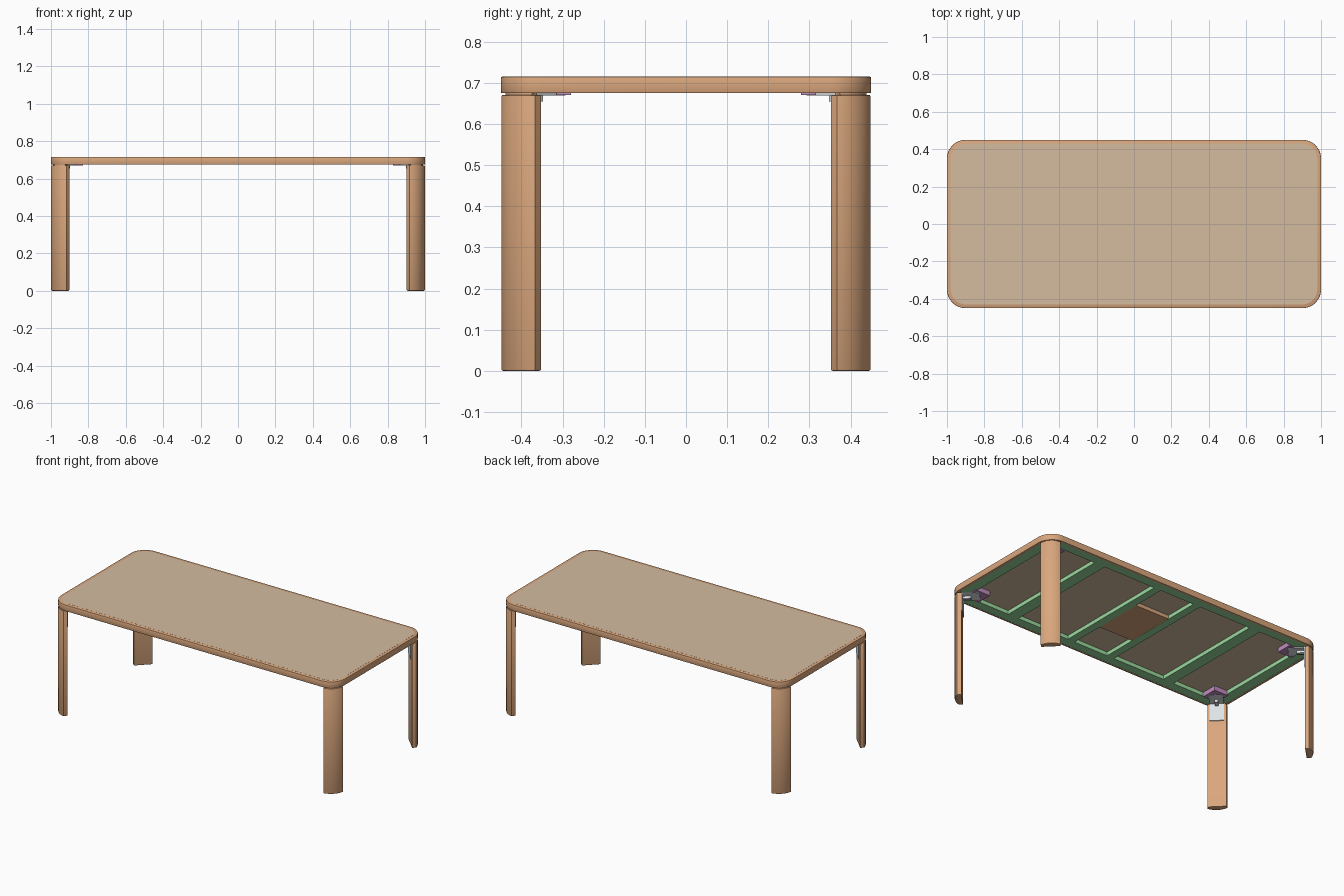
import bpy, bmesh
from math import sin, cos, radians
from mathutils import Vector

if "Cube" in bpy.data.objects:
    bpy.data.objects.remove(bpy.data.objects["Cube"])


def material(name, rgb):
    m = bpy.data.materials.new(name)
    m.use_nodes = True
    m.diffuse_color = (*rgb, 1)
    m.node_tree.nodes["Principled BSDF"].inputs["Base Color"].default_value = (*rgb, 1)
    return m


WOOD = material("warm wood", (0.70, 0.385, 0.205))
BEIGE = material("beige panel", (0.66, 0.50, 0.35))
GREEN = material("green frame", (0.32, 0.69, 0.34))
PURPLE = material("purple block", (0.52, 0.27, 0.52))
STEEL = material("pale steel", (0.74, 0.78, 0.81))


def prisms(name, outlines, z0, z1, mat, bevel=0.0):
    """One object made of upright prisms over the given outlines."""
    bm = bmesh.new()
    for outline in outlines:
        base = bm.faces.new([bm.verts.new((x, y, z0)) for x, y in outline])
        out = bmesh.ops.extrude_face_region(bm, geom=[base])
        moved = [g for g in out["geom"] if isinstance(g, bmesh.types.BMVert)]
        bmesh.ops.translate(bm, verts=moved, vec=(0, 0, z1 - z0))
    bmesh.ops.recalc_face_normals(bm, faces=bm.faces)
    if bevel:
        ends = [e for e in bm.edges if abs(e.verts[0].co.z - e.verts[1].co.z) < 1e-5]
        bmesh.ops.bevel(bm, geom=ends, offset=bevel, segments=2, profile=0.5,
                        affect="EDGES")
    mesh = bpy.data.meshes.new(name)
    bm.to_mesh(mesh)
    bm.free()
    mesh.materials.append(mat)
    ob = bpy.data.objects.new(name, mesh)
    bpy.context.collection.objects.link(ob)
    return ob


def activate(ob):
    bpy.ops.object.select_all(action="DESELECT")
    ob.select_set(True)
    bpy.context.view_layer.objects.active = ob


def smooth(ob):
    activate(ob)
    bpy.ops.object.shade_smooth_by_angle(angle=radians(30))


def cut(ob, cutter):
    mod = ob.modifiers.new("cut", "BOOLEAN")
    mod.operation = "DIFFERENCE"
    mod.solver = "EXACT"
    mod.object = cutter
    activate(ob)
    bpy.ops.object.modifier_apply(modifier="cut")
    bpy.data.objects.remove(cutter)


def arc(cx, cy, r, a0, a1, n=12):
    angles = [radians(a0 + (a1 - a0) * i / n) for i in range(n + 1)]
    return [(cx + r * cos(a), cy + r * sin(a)) for a in angles]


def rounded(hx, hy, r):
    pts = []
    for sx, sy, a in ((1, 1, 0), (-1, 1, 90), (-1, -1, 180), (1, -1, 270)):
        pts += arc(sx * (hx - r), sy * (hy - r), r, a, a + 90)
    return pts


def rect(x0, x1, y):
    return [(x0, -y), (x1, -y), (x1, y), (x0, y)]


def clipped(hx, hy, c):
    """Rectangle with cut corners."""
    return [(hx, c - hy), (hx, hy - c), (hx - c, hy), (c - hx, hy),
            (-hx, hy - c), (-hx, c - hy), (c - hx, -hy), (hx - c, -hy)]


TOP, UNDER, PANEL = 0.715, 0.675, 0.70

# Wooden rim, hollow below, with the beige panel set into it
rim = prisms("tabletop_rim", [rounded(1, 0.45, 0.1)], UNDER, TOP, WOOD, 0.003)
cut(rim, prisms("pocket", [clipped(0.985, 0.437, 0.085)], 0.6, PANEL + 0.003, WOOD))
smooth(rim)
panel = prisms("tabletop_panel", [rounded(0.98, 0.43, 0.08)], PANEL, TOP + 0.0005, BEIGE)
smooth(panel)

# Green frame with five openings
frame = prisms("under_frame", [clipped(0.985, 0.437, 0.085)], 0.676, PANEL + 0.001, GREEN)
openings = [rect(-0.12, 0.12, 0.38)]
for s in (-1, 1):
    for a, b in ((0.17, 0.535), (0.61, 0.92)):
        openings.append(rect(*sorted((s * a, s * b)), 0.38))
cut(frame, prisms("openings", openings, 0.6, 0.8, GREEN))

# Wooden plate across the middle opening
prisms("centre_plate", [rect(-0.12, 0.12, 0.16)], 0.677, PANEL + 0.001, WOOD)

# Corner parts, drawn once for the +x +y corner
leg_shape = arc(0.9, 0.35, 0.1, 10, 80) + [(0.902, 0.430), (0.980, 0.352)]
middle = Vector((0.95, 0.40))
neck_shape = [tuple(middle + (Vector(p) - middle) * 0.8) for p in leg_shape]
block_shape = [(0.83, 0.28), (0.93, 0.28), (0.93, 0.315),
               (0.865, 0.315), (0.865, 0.38), (0.83, 0.38)]
plate_shape = [(0.97, 0.362), (0.90, 0.293), (0.843, 0.35), (0.912, 0.42)]
leg_plate_shape = [(0.970, 0.362), (0.966, 0.358), (0.908, 0.416), (0.912, 0.420)]
gusset_shape = [(0.947, 0.383), (0.912, 0.348), (0.898, 0.362), (0.933, 0.397)]

for sx, side in ((1, "left"), (-1, "right")):
    for sy, end in ((1, "back"), (-1, "front")):
        def part(name, shape, z0, z1, mat, bevel=0.0):
            pts = [(sx * x, sy * y) for x, y in shape]
            return prisms(f"{end}_{side}_{name}", [pts], z0, z1, mat, bevel)

        smooth(part("leg", leg_shape, 0, 0.671, WOOD, 0.004))
        part("leg_neck", neck_shape, 0.665, 0.678, WOOD)
        part("corner_block", block_shape, 0.671, PANEL + 0.001, PURPLE)
        part("bracket_plate", plate_shape, 0.669, 0.675, STEEL)
        part("bracket_leg_plate", leg_plate_shape, 0.56, 0.672, STEEL)
        part("bracket_gusset", gusset_shape, 0.655, 0.670, STEEL)
